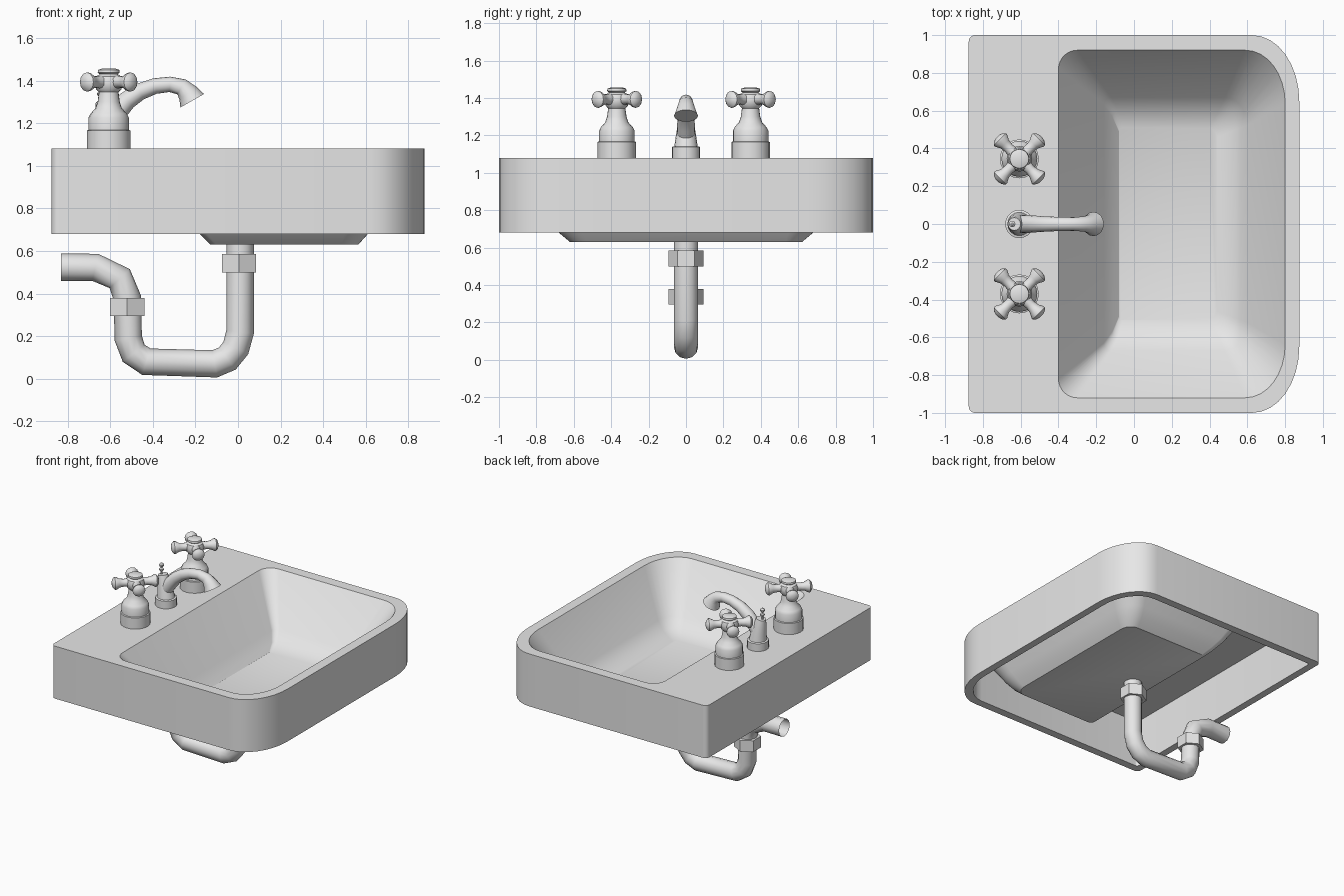
import bpy, bmesh
from math import sin, cos, pi
from mathutils import Matrix, Vector

if "Cube" in bpy.data.objects:
    bpy.data.objects.remove(bpy.data.objects["Cube"], do_unlink=True)

grey = bpy.data.materials.new("light_grey")
grey.use_nodes = True
grey.diffuse_color = (0.8, 0.8, 0.8, 1)
grey.node_tree.nodes["Principled BSDF"].inputs["Base Color"].default_value = (0.8, 0.8, 0.8, 1)


def finish(bm, name, angle=35):
    bmesh.ops.recalc_face_normals(bm, faces=bm.faces)
    mesh = bpy.data.meshes.new(name)
    bm.to_mesh(mesh)
    bm.free()
    mesh.materials.append(grey)
    obj = bpy.data.objects.new(name, mesh)
    bpy.context.collection.objects.link(obj)
    bpy.ops.object.select_all(action='DESELECT')
    obj.select_set(True)
    bpy.context.view_layer.objects.active = obj
    bpy.ops.object.shade_smooth_by_angle(angle=angle * pi / 180)
    return obj


def loft(bm, loops, cap_start=True, cap_end=True):
    rings = [[bm.verts.new(p) for p in loop] for loop in loops]
    n = len(rings[0])
    for a, b in zip(rings, rings[1:]):
        for i in range(n):
            j = (i + 1) % n
            bm.faces.new((a[i], a[j], b[j], b[i]))
    if cap_start:
        bm.faces.new(rings[0])
    if cap_end:
        bm.faces.new(rings[-1])


def lathe(bm, profile, matrix, sides=16, start=0.0):
    """Turn (radius, height) pairs around the local z axis."""
    loft(bm, [[matrix @ Vector((r * cos(start + 2 * pi * i / sides),
                                r * sin(start + 2 * pi * i / sides), h))
               for i in range(sides)] for r, h in profile])


def sweep(bm, path, sides=12, cap_end=False):
    """Tube through (x, z, radius) points in the y = 0 plane."""
    pts = [Vector((x, 0, z)) for x, z, r in path]
    side = Vector((0, 1, 0))
    loops = []
    for k, p in enumerate(pts):
        before = (p - pts[k - 1]).normalized() if k else Vector()
        after = (pts[k + 1] - p).normalized() if k + 1 < len(pts) else Vector()
        up = (before + after).normalized().cross(side)
        loops.append([p + path[k][2] * (side * cos(2 * pi * i / sides) + up * sin(2 * pi * i / sides))
                      for i in range(sides)])
    loft(bm, loops, False, cap_end)


def basin_loop(z, x0, x1, y, left, right, steps=8):
    """Rectangle with elliptical corners; left and right give (rx, ry)."""
    loop = []
    for sx, sy, (rx, ry), turn in ((1, 1, right, 0), (-1, 1, left, 1),
                                   (-1, -1, left, 2), (1, -1, right, 3)):
        cx = x1 - rx if sx > 0 else x0 + rx
        cy = sy * (y - ry)
        for i in range(steps + 1):
            a = (turn + i / steps) * pi / 2
            loop.append((cx + rx * cos(a), cy + ry * sin(a), z))
    return loop


# Basin: from the bowl floor, over the rim, round the apron and under the bowl
bm = bmesh.new()
loft(bm, [
    basin_loop(0.665, -0.08, 0.44, 0.51, (0.02, 0.02), (0.05, 0.05)),
    basin_loop(0.70, -0.115, 0.54, 0.60, (0.03, 0.03), (0.09, 0.10)),
    basin_loop(0.76, -0.16, 0.60, 0.67, (0.04, 0.04), (0.12, 0.15)),
    basin_loop(1.08, -0.40, 0.80, 0.92, (0.10, 0.10), (0.21, 0.28)),
    basin_loop(1.08, -0.875, 0.875, 1.0, (0.035, 0.035), (0.25, 0.35)),
    basin_loop(0.68, -0.875, 0.875, 1.0, (0.035, 0.035), (0.25, 0.35)),
    basin_loop(0.68, -0.82, 0.82, 0.94, (0.02, 0.02), (0.21, 0.29)),
    basin_loop(1.04, -0.82, 0.82, 0.94, (0.02, 0.02), (0.21, 0.29)),
    basin_loop(1.04, -0.42, 0.815, 0.935, (0.10, 0.10), (0.21, 0.28)),
    basin_loop(0.74, -0.23, 0.65, 0.73, (0.05, 0.05), (0.13, 0.16)),
    basin_loop(0.68, -0.18, 0.61, 0.68, (0.04, 0.04), (0.11, 0.13)),
    basin_loop(0.63, -0.13, 0.565, 0.62, (0.03, 0.03), (0.08, 0.09)),
])
finish(bm, "basin")

# Drain trap
bm = bmesh.new()
R = 0.065
sweep(bm, [(x, z, R) for x, z in (
    (0.01, 0.65), (0.01, 0.22), (-0.01, 0.145), (-0.05, 0.095), (-0.11, 0.07),
    (-0.43, 0.08), (-0.49, 0.12), (-0.515, 0.19), (-0.52, 0.38),
    (-0.555, 0.47), (-0.67, 0.523), (-0.83, 0.523))])
finish(bm, "drain_pipe")

# Hexagonal pipe nuts
for name, x, z in (("upper_pipe_nut", 0.005, 0.5), ("lower_pipe_nut", -0.52, 0.295)):
    bm = bmesh.new()
    lathe(bm, [(0.093, 0), (0.093, 0.085)], Matrix.Translation((x, 0, z)), 6, pi / 2)
    finish(bm, name)

# Tap handles
TAP_X = -0.607
column = [(0.103, 1.07), (0.103, 1.165), (0.095, 1.168), (0.095, 1.225), (0.085, 1.245),
          (0.062, 1.27), (0.052, 1.30), (0.046, 1.345), (0.06, 1.36), (0.067, 1.395),
          (0.058, 1.42), (0.042, 1.43), (0.052, 1.437), (0.05, 1.45), (0.03, 1.457)]
arm = [(0.034, 0.03), (0.027, 0.08), (0.031, 0.11), (0.045, 0.136),
       (0.045, 0.146), (0.03, 0.16), (0.012, 0.165)]
for name, y in (("rear_tap", 0.345), ("front_tap", -0.37)):
    bm = bmesh.new()
    lathe(bm, column, Matrix.Translation((TAP_X, y, 0)), 20)
    for k in range(4):
        turn = Matrix.Rotation(pi / 4 + k * pi / 2, 4, 'Z') @ Matrix.Rotation(pi / 2, 4, 'Y')
        lathe(bm, arm, Matrix.Translation((TAP_X, y, 1.393)) @ turn, 12)
    finish(bm, name)

# Spout: base, leaning column and curved tube
bm = bmesh.new()
lathe(bm, [(0.075, 1.07), (0.075, 1.138), (0.066, 1.142)], Matrix.Translation((TAP_X, 0, 0)), 20)
sweep(bm, [(-0.607, 1.13, 0.064), (-0.615, 1.2, 0.054), (-0.628, 1.27, 0.042),
           (-0.634, 1.305, 0.034)], 16, True)
sweep(bm, [(-0.62, 1.18, 0.048), (-0.57, 1.25, 0.048), (-0.52, 1.307, 0.044),
           (-0.46, 1.348, 0.04), (-0.39, 1.374, 0.037), (-0.32, 1.382, 0.036),
           (-0.265, 1.37, 0.04), (-0.235, 1.34, 0.05), (-0.215, 1.305, 0.064)], 16, True)
finish(bm, "spout")

# Lift rod with two small knobs
bm = bmesh.new()
lathe(bm, [(0.008, 1.29), (0.008, 1.325), (0.016, 1.333), (0.016, 1.342), (0.008, 1.35),
           (0.008, 1.357), (0.017, 1.366), (0.017, 1.377), (0.006, 1.387)],
      Matrix.Translation((-0.645, 0, 0)), 10)
finish(bm, "lift_rod")
